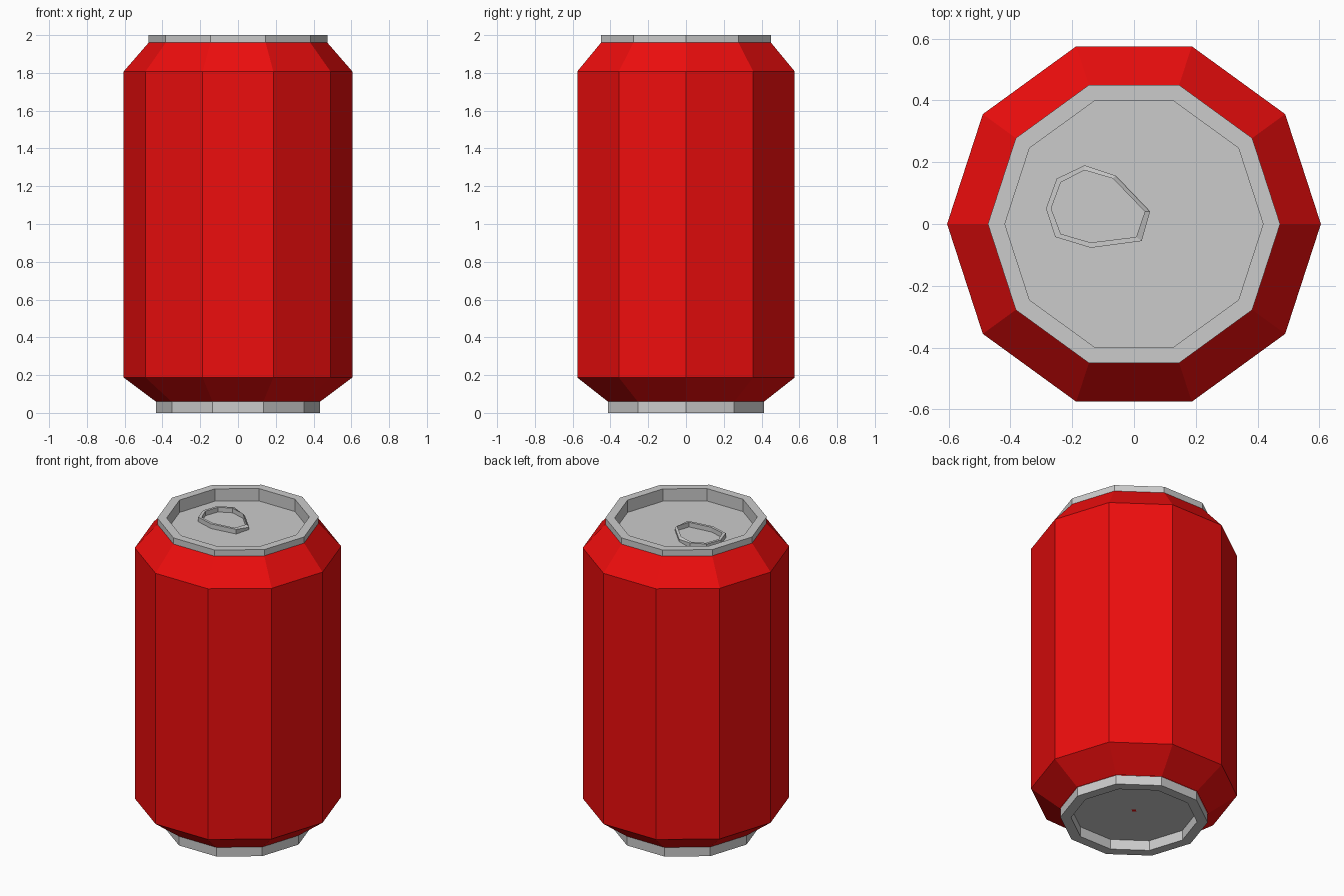
import bpy, math

if "Cube" in bpy.data.objects:
    bpy.data.objects.remove(bpy.data.objects["Cube"])

SIDES = 10
red = bpy.data.materials.new("red")
red.diffuse_color = (0.85, 0.004, 0.004, 1)
red.use_nodes = True
red.node_tree.nodes["Principled BSDF"].inputs["Base Color"].default_value = red.diffuse_color


def make_object(name, verts, faces, mat=None):
    mesh = bpy.data.meshes.new(name)
    mesh.from_pydata(verts, [], faces)
    mesh.update()
    obj = bpy.data.objects.new(name, mesh)
    bpy.context.collection.objects.link(obj)
    if mat:
        mesh.materials.append(mat)
    return obj


def bridge(rows, n, closed=False):
    # quads between successive rings of n vertices
    last = rows if closed else rows - 1
    return [(i * n + j, i * n + (j + 1) % n,
             (i + 1) % rows * n + (j + 1) % n, (i + 1) % rows * n + j)
            for i in range(last) for j in range(n)]


def lathe(name, profile, mat=None, cap_first=False, cap_last=False):
    n = SIDES
    verts = [(r * math.cos(math.tau * j / n), r * math.sin(math.tau * j / n), z)
             for r, z in profile for j in range(n)]
    faces = bridge(len(profile), n)
    if cap_first:
        faces.append(tuple(reversed(range(n))))
    if cap_last:
        start = (len(profile) - 1) * n
        faces.append(tuple(range(start, start + n)))
    return make_object(name, verts, faces, mat)


# Can wall with tapered shoulders
lathe("can_body", [(0.435, 0.06), (0.605, 0.187), (0.605, 1.808), (0.473, 1.96)], red)

# Recessed lid and recessed base
lathe("lid", [(0.473, 1.96), (0.473, 2.0), (0.418, 2.0), (0.418, 1.92)], cap_last=True)
lathe("base", [(0.37, 0.065), (0.37, 0.0), (0.433, 0.0), (0.433, 0.06)], cap_first=True)

# Small red spot in the middle of the underside
spot = [(0.018, 0, 0.063), (0, 0.018, 0.063), (-0.018, 0, 0.063), (0, -0.018, 0.063)]
make_object("base_spot", spot, [(3, 2, 1, 0)], red)

# Pull tab: a flat ring with one slanted edge
outer = [(0.052, 0.04), (-0.06, 0.157), (-0.16, 0.19), (-0.25, 0.147),
         (-0.285, 0.05), (-0.255, -0.042), (-0.14, -0.077), (0.025, -0.055)]
inner = [(0.035, 0.04), (-0.068, 0.147), (-0.16, 0.174), (-0.237, 0.135),
         (-0.268, 0.05), (-0.237, -0.032), (-0.14, -0.06), (0.007, -0.042)]
LOW, HIGH = 1.92, 1.95
rim = [(x, y, HIGH - (0.015 if i < 2 else 0)) for i, (x, y) in enumerate(outer)]
verts = ([(x, y, LOW) for x, y in outer] + rim
         + [(x, y, HIGH) for x, y in inner] + [(x, y, LOW) for x, y in inner])
make_object("pull_tab", verts, bridge(4, 8, closed=True))
